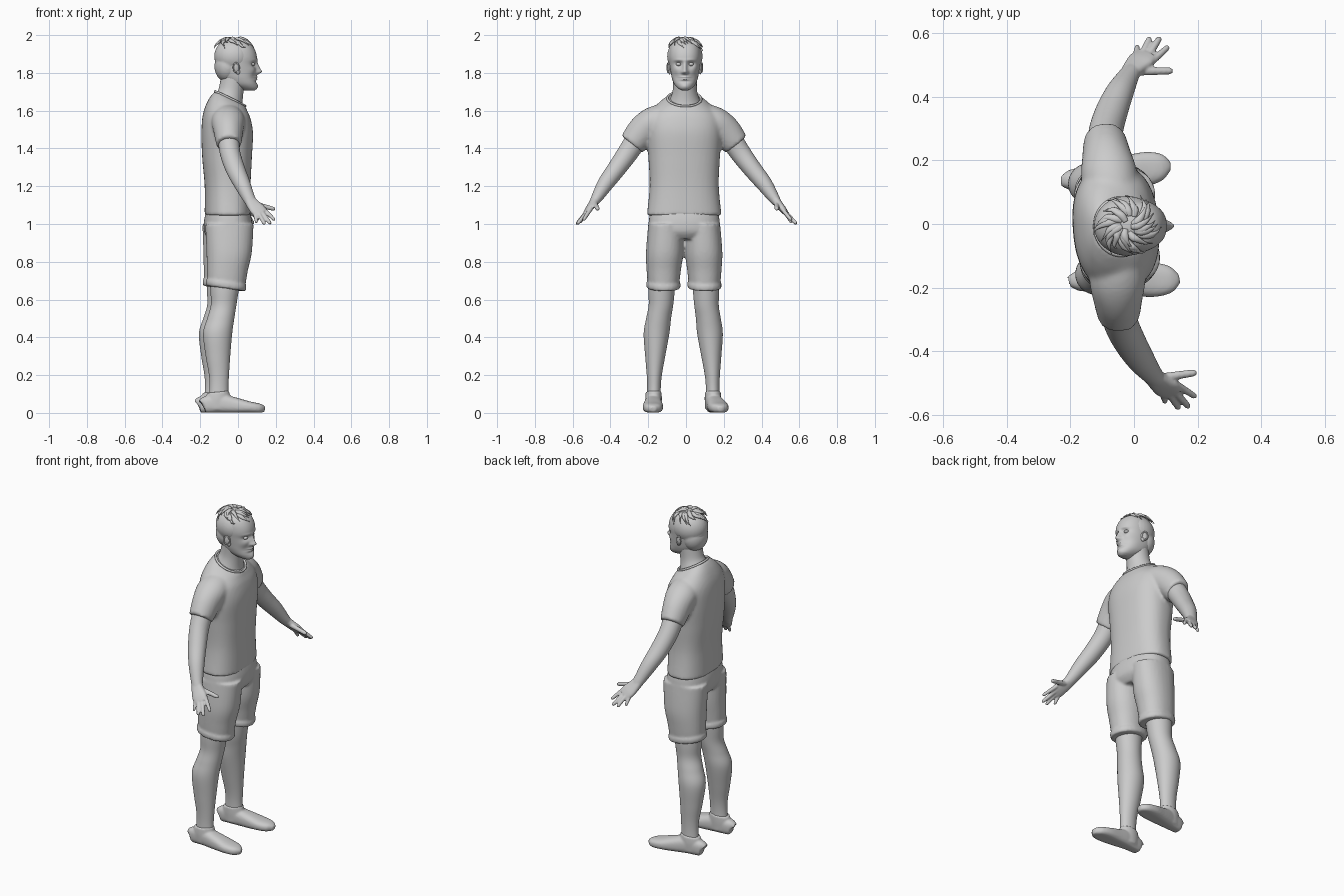
import bpy, bmesh, math, random
from mathutils import Vector, Matrix

random.seed(4)
# The body is turned slightly about its axis; the head looks straight along +x
YAW = (Matrix.Translation((-.06, -.01, 0)) @ Matrix.Rotation(math.radians(4.5), 4, 'Z')
       @ Matrix.Translation((.06, 0, 0)))
HEAD = Matrix.Translation((0, -.006, 0))


def spline(rings, n):
    """Catmull-Rom through rings of (x, y, z, a, b, tilt)."""
    r = [list(k) + [0] * (6 - len(k)) for k in rings]
    r = [r[0]] + r + [r[-1]]
    out = []
    for i in range(1, len(r) - 2):
        for s in range(n):
            t = s / n
            out.append([.5 * (2 * b + (c - a) * t + (2 * a - 5 * b + 4 * c - d) * t * t
                              + (3 * b - a - 3 * c + d) * t ** 3)
                        for a, b, c, d in zip(*r[i - 1:i + 3])])
    return out + [r[-1]]


def loft(bm, rings, ref=(1, 0, 0), p=2.0, sides=32, n=6, level=False, floor=False):
    """Closed tube of superellipse sections along a smooth path."""
    rr = spline(rings, n)
    c = [Vector(k[:3]) for k in rr]
    loops = []
    for i, k in enumerate(rr):
        t = (c[min(i + 1, len(c) - 1)] - c[max(i - 1, 0)]).normalized()
        if level:
            t = Vector((0, 0, 1))
        u = Vector(ref)
        u = (u - t * u.dot(t)).normalized()
        v = t.cross(u)
        a = math.radians(k[5])
        u = u * math.cos(a) - t * math.sin(a)
        loop = []
        for j in range(sides):
            w = 2 * math.pi * j / sides
            cs, sn = math.cos(w), math.sin(w)
            q = (c[i] + u * max(k[3], .001) * math.copysign(abs(cs) ** (2 / p), cs)
                 + v * max(k[4], .001) * math.copysign(abs(sn) ** (2 / p), sn))
            if floor:
                q.z = max(q.z, .002)
            loop.append(bm.verts.new(q))
        loops.append(loop)
    for A, B in zip(loops, loops[1:]):
        for j in range(sides):
            bm.faces.new((A[j], A[j - 1], B[j - 1], B[j]))
    bm.faces.new(loops[0])
    bm.faces.new(loops[-1][::-1])


def ball(bm, pos, size, rot=0):
    m = (Matrix.Translation(pos) @ Matrix.Rotation(rot, 4, 'Z') @ Matrix.Diagonal((*size, 1)))
    bmesh.ops.create_uvsphere(bm, u_segments=32, v_segments=20, radius=1, matrix=m)


def finish(name, bm, mat, voxel=0, smooth=4):
    bm.transform(mat)
    bmesh.ops.recalc_face_normals(bm, faces=bm.faces[:])
    me = bpy.data.meshes.new(name)
    bm.to_mesh(me)
    bm.free()
    ob = bpy.data.objects.new(name, me)
    bpy.context.collection.objects.link(ob)
    for f in me.polygons:
        f.use_smooth = True
    if voxel:
        m = ob.modifiers.new("Merge", 'REMESH')
        m.mode, m.voxel_size, m.use_smooth_shade = 'VOXEL', voxel, True
        m = ob.modifiers.new("Soften", 'SMOOTH')
        m.factor, m.iterations = .5, smooth
    return ob


def side(rings, s):
    return [(k[0], k[1] * s, *k[2:]) for k in rings]


# Shirt: torso plus both sleeves
bm = bmesh.new()
loft(bm, [(-.055, 0, 1.045, .12, .198), (-.055, 0, 1.2, .12, .183), (-.058, 0, 1.35, .13, .189),
          (-.057, 0, 1.48, .135, .198), (-.06, 0, 1.57, .125, .188, 5),
          (-.055, 0, 1.63, .105, .14, 15), (-.042, 0, 1.662, .09, .09, 26)],
     p=2.4, sides=64, level=True)
for s in (1, -1):
    loft(bm, side([(-.06, .1, 1.57, .08, .07), (-.065, .165, 1.54, .088, .08),
                   (-.068, .22, 1.49, .078, .083), (-.07, .277, 1.422, .066, .071)], s))
finish("shirt", bm, YAW, .01)

# Collar band
bpy.ops.mesh.primitive_torus_add(major_radius=1, minor_radius=.07, major_segments=64, minor_segments=10)
band = bpy.context.object
band.name = "collar_band"
band.data.transform(YAW @ Matrix.Translation((-.042, 0, 1.663))
                    @ Matrix.Rotation(math.radians(26), 4, 'Y') @ Matrix.Diagonal((.089, .089, .09, 1)))
bpy.ops.object.shade_smooth()

# Shorts: pelvis, two legs and rolled cuffs
bm = bmesh.new()
loft(bm, [(-.055, 0, 1.1, .105, .172), (-.053, 0, 1.02, .125, .187), (-.053, 0, .96, .125, .185),
          (-.055, 0, .92, .1, .15)], p=2.4, sides=48, level=True)
for s in (1, -1):
    loft(bm, side([(-.053, .098, 1.0, .128, .092), (-.055, .104, .85, .12, .098),
                   (-.065, .108, .75, .108, .09), (-.072, .109, .67, .1, .082, 8)], s), p=2.2, level=True)
    loft(bm, side([(-.072, .109, .658, .1, .083, 8), (-.072, .109, .665, .107, .089, 8),
                   (-.071, .109, .688, .108, .09, 8), (-.071, .109, .694, .1, .083, 8)], s), p=2.2, level=True)
finish("shorts", bm, YAW, .008, 3)

# Legs
for s, tag in ((1, "left"), (-1, "right")):
    bm = bmesh.new()
    loft(bm, side([(-.07, .112, .78, .085, .075), (-.08, .118, .65, .075, .07), (-.086, .121, .57, .068, .065),
                   (-.102, .132, .5, .072, .066), (-.119, .142, .42, .077, .068),
                   (-.118, .149, .3, .065, .053), (-.113, .154, .2, .053, .04),
                   (-.113, .156, .13, .05, .036), (-.115, .157, .05, .055, .038)], s), level=True)
    finish(tag + "_leg", bm, YAW)

    # Shoes
    bm = bmesh.new()
    loft(bm, side([(-.2, .158, .04, .018, .03), (-.188, .158, .043, .032, .043), (-.11, .16, .05, .042, .05),
                   (-.03, .167, .04, .049, .042), (.045, .174, .03, .054, .031), (.1, .178, .024, .042, .025),
                   (.129, .178, .02, .014, .014)], s), ref=(0, 1, 0), p=2.6, floor=True)
    loft(bm, side([(-.115, .158, .02, .065, .042), (-.117, .158, .07, .066, .044),
                   (-.118, .157, .112, .058, .042, -6)], s), level=True)
    finish(tag + "_shoe", bm, YAW, .006)

    # Arm, palm and fingers
    bm = bmesh.new()
    loft(bm, side([(-.07, .24, 1.465, .058, .06), (-.065, .3, 1.375, .054, .055), (-.042, .362, 1.29, .051, .049),
                   (-.012, .42, 1.215, .044, .043), (.018, .467, 1.143, .034, .031),
                   (.034, .49, 1.11, .03, .022)], s))
    loft(bm, side([(.025, .478, 1.125, .03, .025), (.045, .5, 1.098, .037, .02), (.065, .518, 1.075, .042, .017),
                   (.082, .533, 1.055, .036, .012)], s), p=2.4)
    for a, b, r in (((.1, .512, 1.075), (.152, .552, 1.02), .0105),
                    ((.085, .525, 1.062), (.128, .583, 1.0), .011),
                    ((.066, .53, 1.06), (.096, .585, .998), .0105),
                    ((.046, .525, 1.066), (.055, .562, 1.006), .0095),
                    ((.055, .482, 1.105), (.16, .475, 1.078), .0125)):
        A, B = Vector(a), Vector(b)
        steps = ((-.15, 1.15), (.3, 1.05), (.65, .98), (.92, .85), (1, .4))
        loft(bm, side([(*A.lerp(B, t), r * k, r * k) for t, k in steps], s), sides=14,
             n=3, ref=(0, 1, 1) if r > .012 else (1, 0, 0))
    finish(tag + "_arm", bm, YAW, .005, 2)

# Neck
bm = bmesh.new()
loft(bm, [(-.05, 0, 1.61, .085, .1, 15), (-.048, 0, 1.66, .075, .078, 15), (-.036, 0, 1.71, .066, .064, 8),
          (-.022, 0, 1.78, .068, .064)], level=True)
finish("neck", bm, HEAD)

# Head: egg-like loft given by height, back, front, half width
prof = [(1.708, .03, .088, .018), (1.718, .005, .097, .036), (1.74, -.045, .098, .056), (1.77, -.085, .097, .068),
        (1.805, -.11, .096, .075), (1.845, -.121, .097, .081), (1.885, -.122, .1, .085),
        (1.925, -.114, .088, .081), (1.955, -.09, .064, .066), (1.977, -.04, .015, .03)]
bm = bmesh.new()
loft(bm, [((b + f) / 2, 0, z, (f - b) / 2, w) for z, b, f, w in prof], p=2.25, sides=128, n=10, level=True)
# Facial features pushed out or in: y, z, amount, spread y, spread z
bumps = [(0, 1.806, .024, .010, .010), (0, 1.825, .014, .008, .013), (0, 1.845, .008, .008, .014),
         (.013, 1.803, .007, .006, .006), (.033, 1.846, -.015, .014, .011), (.032, 1.867, .005, .018, .006),
         (0, 1.777, .007, .016, .004), (0, 1.766, .006, .014, .004), (0, 1.7715, -.004, .02, .002),
         (0, 1.754, -.004, .02, .005), (0, 1.73, .008, .017, .011), (.05, 1.815, .004, .014, .014),
         (.042, 1.778, -.005, .014, .015)]
for v in bm.verts:
    if v.co.x > .01:
        d = 0
        for y, z, amt, sy, sz in bumps:
            for yy in {y, -y}:
                d += amt * math.exp(-((v.co.y - yy) / sy) ** 2 / 2 - ((v.co.z - z) / sz) ** 2 / 2)
        v.co.x += d * min(1, (v.co.x - .01) / .04)
finish("head", bm, HEAD)

# Eyes and ears
for s, tag in ((1, "left"), (-1, "right")):
    bm = bmesh.new()
    ball(bm, (.077, .033 * s, 1.846), (.0125, .014, .0095))
    finish(tag + "_eye", bm, HEAD)
    bm = bmesh.new()
    ball(bm, (-.008, .084 * s, 1.828), (.019, .007, .026), -.35 * s)
    ball(bm, (0, .081 * s, 1.806), (.011, .006, .014), -.3 * s)
    bpy.ops.object.select_all(action='DESELECT')
    bpy.ops.mesh.primitive_torus_add(major_radius=1, minor_radius=.2, major_segments=32, minor_segments=8)
    rim = bpy.context.object
    rim.name = tag + "_ear_rim"
    rim.data.transform(HEAD @ Matrix.Translation((-.01, .088 * s, 1.828)) @ Matrix.Rotation(.35 * -s, 4, 'Z')
                       @ Matrix.Diagonal((.016, .02, .024, 1)) @ Matrix.Rotation(math.pi / 2, 4, 'X'))
    bpy.ops.object.shade_smooth()
    finish(tag + "_ear", bm, HEAD)

# Hair: cap, nape and loose tufts on the crown
bm = bmesh.new()
ball(bm, (-.022, 0, 1.888), (.104, .094, .096))
ball(bm, (-.055, 0, 1.835), (.07, .08, .085))
finish("hair_cap", bm, HEAD, .006, 3)
bm = bmesh.new()
for i in range(26):
    w = i * 2.4 + random.uniform(-.3, .3)
    start = random.uniform(.1, .5)
    pts = []
    for k, (r, lift) in enumerate(((.009, -.004), (.012, .004), (.010, .009), (.005, .012), (.001, .013))):
        e = start + k * random.uniform(.15, .2)
        a = w + k * .16
        R = 1 + lift / .1
        z = min(1.888 + .096 * R * math.cos(e), 1.992)
        pts.append((-.022 + .104 * R * math.sin(e) * math.cos(a), .094 * R * math.sin(e) * math.sin(a), z, r, r * .7))
    loft(bm, pts, ref=(-math.sin(w), math.cos(w), 0), sides=10, n=4)
finish("hair_tufts", bm, HEAD)
